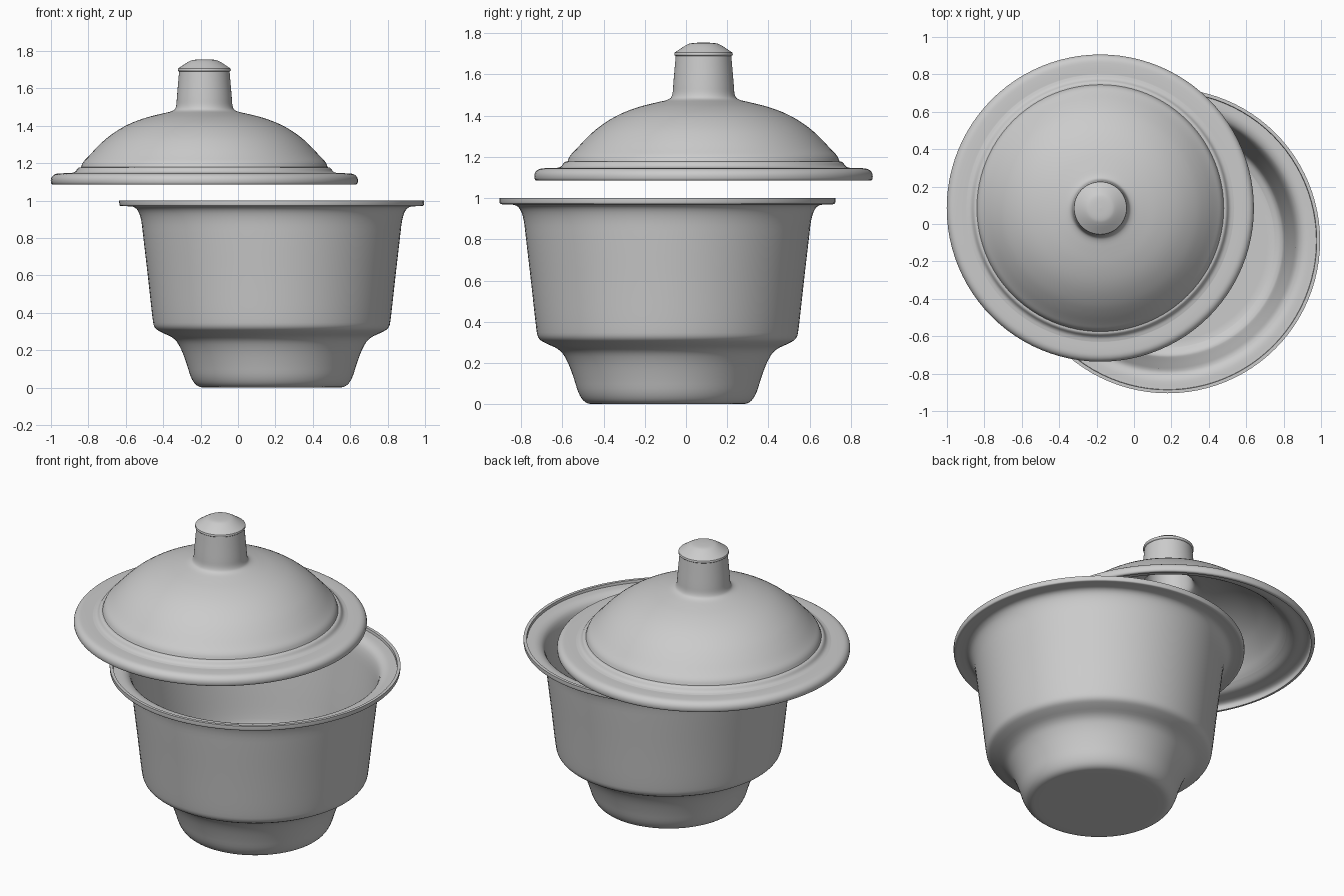
import bpy, bmesh, math

SEGMENTS = 96


def soften(points, rounds=2):
    """Round a polyline by corner cutting, keeping its end points."""
    for _ in range(rounds):
        out = [points[0]]
        for (r0, z0), (r1, z1) in zip(points, points[1:]):
            out.append((r0 * .75 + r1 * .25, z0 * .75 + z1 * .25))
            out.append((r0 * .25 + r1 * .75, z0 * .25 + z1 * .75))
        points = out + [points[-1]]
    return points


def lathe(name, sections, centre):
    """Spin softened sections (meeting at crisp edges) around a vertical axis."""
    profile = []
    for section in sections:
        pts = soften(section)
        profile += pts[1:] if profile and profile[-1] == pts[0] else pts
    bm = bmesh.new()
    verts = [bm.verts.new((r, 0, z)) for r, z in profile]
    edges = [bm.edges.new(pair) for pair in zip(verts, verts[1:])]
    bmesh.ops.spin(bm, geom=verts + edges, cent=(0, 0, 0), axis=(0, 0, 1),
                   angle=math.tau, steps=SEGMENTS, use_duplicate=False)
    bmesh.ops.remove_doubles(bm, verts=bm.verts, dist=0.0001)
    bmesh.ops.recalc_face_normals(bm, faces=bm.faces)
    mesh = bpy.data.meshes.new(name)
    bm.to_mesh(mesh)
    bm.free()
    obj = bpy.data.objects.new(name, mesh)
    obj.location = (*centre, 0)
    bpy.context.collection.objects.link(obj)
    bpy.context.view_layer.objects.active = obj
    obj.select_set(True)
    bpy.ops.object.shade_smooth_by_angle(angle=math.radians(35))
    obj.select_set(False)
    return obj


# Bowl: stepped foot, flared wall, flat lip, then the inside down to the floor
lathe("bowl", [
    [(0, 0), (.34, 0)],
    [(.34, 0), (.395, .002), (.43, .045), (.455, .13), (.485, .21),
     (.52, .265), (.59, .295), (.628, .318), (.637, .365), (.66, .58),
     (.686, .80), (.698, .91), (.725, .966), (.775, .97), (.80, .97)],
    [(.80, .97), (.813, .972), (.815, .985), (.815, 1.0)],
    [(.815, 1.0), (.797, 1.0)],
    [(.797, 1.0), (.795, .984)],
    [(.795, .984), (.73, .983), (.69, .945), (.672, .80), (.645, .58),
     (.625, .375), (.612, .335), (.57, .315)],
    [(.57, .315), (0, .315)],
], (.18, -.09))

# Lid: rolled rim, stepped ridge, dome and hollow knob, then the underside
lathe("lid", [
    [(.80, 1.085), (.82, 1.086), (.822, 1.12), (.80, 1.143), (.76, 1.146),
     (.715, 1.146)],
    [(.715, 1.146), (.69, 1.152), (.675, 1.176), (.66, 1.178)],
    [(.66, 1.178), (.65, 1.205), (.62, 1.235), (.57, 1.29), (.51, 1.345),
     (.42, 1.403), (.32, 1.442), (.23, 1.464), (.165, 1.478), (.15, 1.50),
     (.147, 1.55), (.14, 1.63), (.135, 1.69)],
    [(.135, 1.69), (.143, 1.695), (.14, 1.706)],
    [(.14, 1.706), (.085, 1.743), (.06, 1.753), (0, 1.755)],
    [(0, 1.735), (.06, 1.733), (.115, 1.70), (.12, 1.67), (.13, 1.55),
     (.135, 1.48), (.16, 1.46), (.23, 1.445), (.32, 1.422), (.41, 1.384),
     (.50, 1.327), (.56, 1.272), (.61, 1.22), (.64, 1.18), (.66, 1.16)],
    [(.66, 1.16), (.69, 1.135), (.72, 1.127), (.77, 1.127), (.80, 1.115),
     (.80, 1.085)],
], (-.18, .085))
